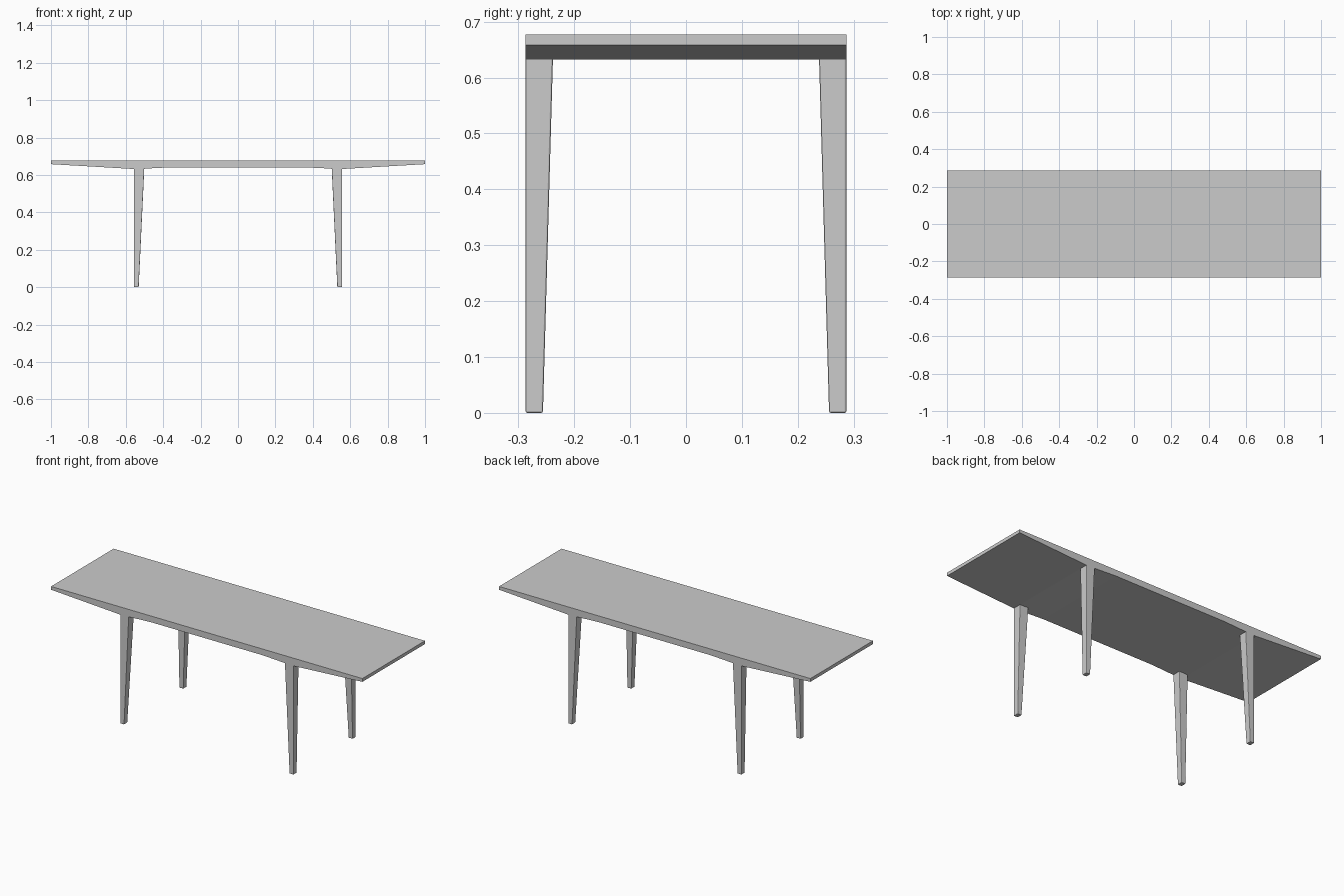
import bpy

if "Cube" in bpy.data.objects:
    bpy.data.objects.remove(bpy.data.objects["Cube"])

HALF_WIDTH = 0.287


def make_object(name, verts, faces):
    mesh = bpy.data.meshes.new(name)
    mesh.from_pydata(verts, [], faces)
    mesh.update()
    obj = bpy.data.objects.new(name, mesh)
    bpy.context.collection.objects.link(obj)
    return obj


def add_bevel(obj, width, segments):
    mod = obj.modifiers.new("soft_edges", 'BEVEL')
    mod.width = width
    mod.segments = segments
    mod.limit_method = 'ANGLE'


# Table top: side profile, thickest at the legs and thinning to the ends
right_underside = [(0.36, 0.641), (0.50, 0.634), (0.557, 0.632), (1.0, 0.658)]
left_underside = [(-x, z) for x, z in reversed(right_underside)]
profile = left_underside + right_underside + [(1.0, 0.677), (-1.0, 0.677)]
n = len(profile)
verts = [(x, y, z) for y in (-HALF_WIDTH, HALF_WIDTH) for x, z in profile]
faces = [tuple(range(n)), tuple(range(2 * n - 1, n - 1, -1))]
faces += [(i, i + n, (i + 1) % n + n, (i + 1) % n) for i in range(n)]
make_object("table_top", verts, faces)

# Legs: outer faces upright, inner faces tapering towards the foot
OUTER_X = 0.557
sections = [(0.0, 0.531, 0.256), (0.637, 0.501, 0.238)]  # z, inner x, inner y
for side, sx in (("left", -1), ("right", 1)):
    for end, sy in (("front", -1), ("back", 1)):
        verts = []
        for z, ix, iy in sections:
            ring = [(ix, iy), (OUTER_X, iy), (OUTER_X, HALF_WIDTH), (ix, HALF_WIDTH)]
            verts += [(sx * x, sy * y, z) for x, y in ring]
        faces = [(3, 2, 1, 0), (4, 5, 6, 7)]
        faces += [(i, (i + 1) % 4, (i + 1) % 4 + 4, i + 4) for i in range(4)]
        if sx * sy < 0:
            faces = [f[::-1] for f in faces]
        leg = make_object(f"{end}_{side}_leg", verts, faces)
        add_bevel(leg, 0.003, 2)
